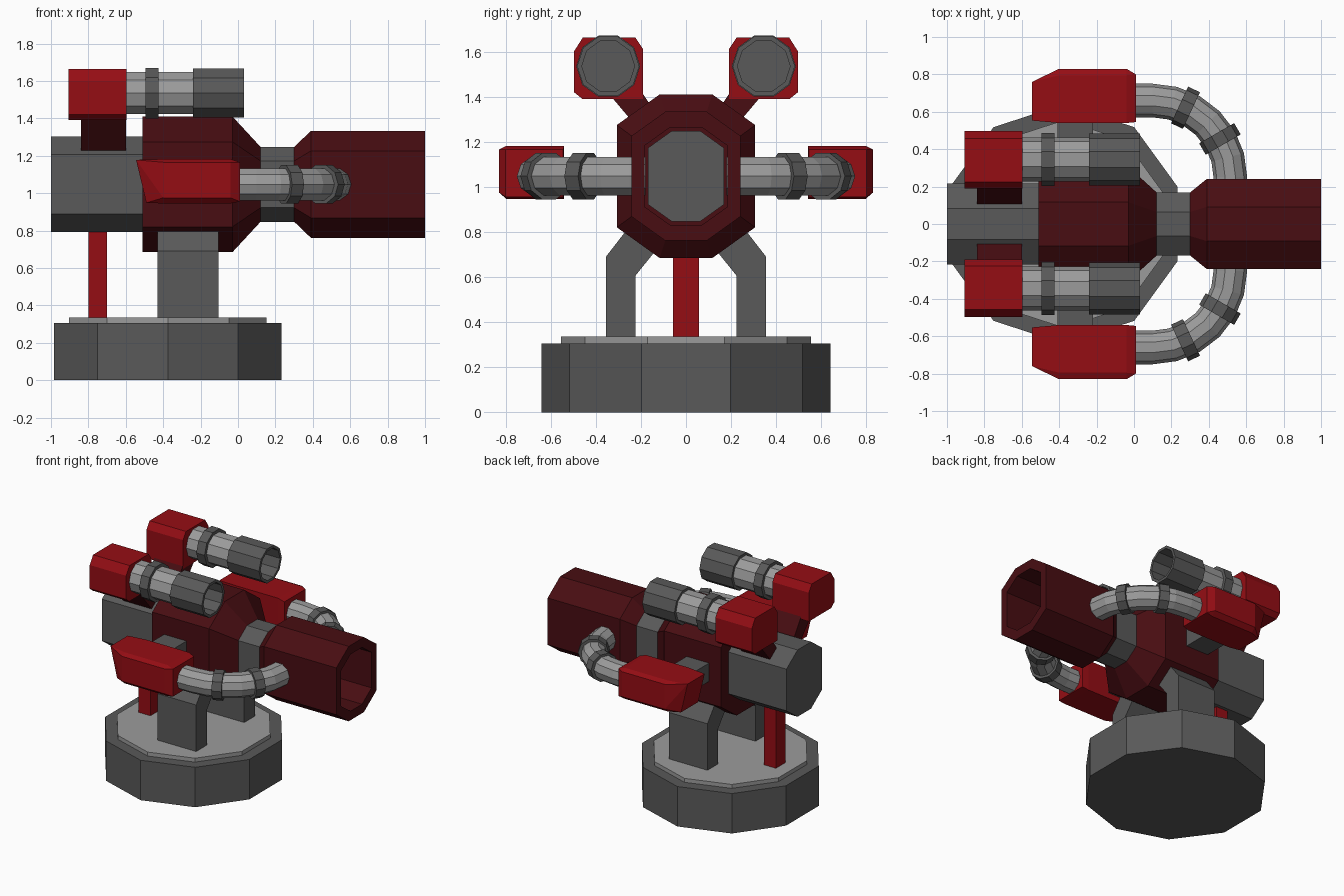
import bpy, bmesh
from math import sin, cos, pi, radians
from mathutils import Vector

if "Cube" in bpy.data.objects:
    bpy.data.objects.remove(bpy.data.objects["Cube"])


def mat(name, r, g, b):
    m = bpy.data.materials.new(name)
    m.diffuse_color = (r, g, b, 1)
    m.use_nodes = True
    m.node_tree.nodes["Principled BSDF"].inputs["Base Color"].default_value = m.diffuse_color
    return m


RED = mat("red", 0.30, 0.004, 0.007)
DARK_RED = mat("dark_red", 0.065, 0.004, 0.006)
DARK_GREY = mat("dark_grey", 0.10, 0.10, 0.10)
LIGHT_GREY = mat("light_grey", 0.33, 0.33, 0.33)
AXIS_Z = 1.047


def finish(name, bm, material):
    bmesh.ops.recalc_face_normals(bm, faces=bm.faces)
    me = bpy.data.meshes.new(name)
    bm.to_mesh(me)
    bm.free()
    me.materials.append(material)
    ob = bpy.data.objects.new(name, me)
    bpy.context.collection.objects.link(ob)


def loft(name, rings, material, side=1):
    """Skin a row of equal-sized rings and cap both ends."""
    bm = bmesh.new()
    vs = [[bm.verts.new((x, y * side, z)) for x, y, z in r] for r in rings]
    n = len(vs[0])
    for a, b in zip(vs, vs[1:]):
        for i in range(n):
            j = (i + 1) % n
            bm.faces.new((a[i], a[j], b[j], b[i]))
    bm.faces.new(vs[0])
    bm.faces.new(vs[-1])
    finish(name, bm, material)


def hull(name, points, material, side=1):
    bm = bmesh.new()
    for x, y, z in points:
        bm.verts.new((x, y * side, z))
    res = bmesh.ops.convex_hull(bm, input=bm.verts)
    bmesh.ops.delete(bm, geom=list({v for v in res["geom_interior"] if isinstance(v, bmesh.types.BMVert)}),
                     context='VERTS')
    bmesh.ops.dissolve_limit(bm, angle_limit=radians(2), verts=bm.verts, edges=bm.edges)
    finish(name, bm, material)


def prism_x(name, profile, x0, x1, material, side=1):
    loft(name, [[(x, y, z) for y, z in profile] for x in (x0, x1)], material, side)


def box(name, x0, x1, y0, y1, z0, z1, material, side=1):
    prism_x(name, [(y0, z0), (y1, z0), (y1, z1), (y0, z1)], x0, x1, material, side)


def octagon(x, h):
    """Tall octagon section of half height h on the gun axis."""
    w = h * 0.845
    pts = [(.38 * w, h), (w, .625 * h), (w, -.625 * h), (.38 * w, -h)]
    pts += [(-y, -z) for y, z in pts]
    return [(x, y, AXIS_Z + z) for y, z in pts]


def ring(centre, direction, r, n=10):
    """Flat-topped polygon ring square to a horizontal direction."""
    c = Vector(centre)
    across = Vector((-direction[1], direction[0], 0))
    up = Vector((0, 0, 1))
    return [c + r * (across * cos(2 * pi * i / n) + up * sin(2 * pi * i / n)) for i in range(n)]


def decagon(r, z):
    return [(-.375 + r * sin(2 * pi * i / 10), r * cos(2 * pi * i / 10), z) for i in range(10)]


# Base
loft("base", [decagon(.64, 0), decagon(.64, .305)], DARK_GREY)
loft("base_plate", [decagon(.555, .30), decagon(.555, .335)], LIGHT_GREY)
box("rear_post", -.80, -.70, -.057, .057, .32, .85, RED)

# Main gun
loft("breech", [octagon(-1, .255), octagon(-.45, .255)], DARK_GREY)
loft("gun_body", [octagon(-.51, .363), octagon(-.03, .363), octagon(.13, .19)], DARK_RED)
loft("gun_neck", [octagon(.08, .2), octagon(.39, .2)], DARK_GREY)
loft("main_barrel", [octagon(.29, .19), octagon(.39, .286), octagon(1, .286),
                     octagon(1, .217), octagon(.38, .217)], DARK_RED)

X = (1, 0, 0)
for side, tag in ((1, "left"), (-1, "right")):
    # Support leg
    prism_x("support_leg_" + tag, [(.225, .32), (.225, .605), (.12, .735), (.235, .845),
                                   (.355, .69), (.355, .32)], -.43, -.105, DARK_GREY, side)

    # Side pod with its bracket
    section = [(.54, .945), (.54, 1.182), (.795, 1.182), (.83, 1.165), (.83, .975), (.795, .945)]
    pod = [(x, y, z) for x in (-.40, -.04) for y, z in section]
    pod += [(.01, y, z) for y in (.545, .80) for z in (.955, 1.165)]
    pod += [(x, y, z) for x, z in ((-.545, 1.178), (-.49, .948)) for y in (.553, .76)]
    hull("side_pod_" + tag, pod, RED, side)
    box("pod_bracket_" + tag, -.41, -.22, .25, .56, .99, 1.13, DARK_GREY, side)

    # Curved feed pipe and its clamps
    def arc(a):
        a = radians(a)
        return (.1 + .415 * cos(a), .25 + .41 * sin(a), AXIS_Z), (sin(a), -cos(a), 0)

    path = [((0, .66, AXIS_Z), X)] + [arc(90 - 15 * i) for i in range(7)]
    path.append(((.515, .18, AXIS_Z), (0, -1, 0)))
    loft("feed_pipe_" + tag, [ring(c, d, .09) for c, d in path], LIGHT_GREY, side)
    for k, a in enumerate((65, 30)):
        c, d = arc(a)
        c, d = Vector(c), Vector(d)
        loft(f"pipe_clamp_{tag}_{k + 1}", [ring(c + d * t, d, .108) for t in (-.035, .035)],
             DARK_GREY, side)

    # Upper gun: strut, housing, tube, collar and hollow muzzle
    prism_x("upper_strut_" + tag, [(.34, 1.41), (.19, 1.41), (.10, 1.275), (.18, 1.22)],
            -.84, -.60, DARK_RED, side)
    prism_x("upper_housing_" + tag, [(.19, 1.39), (.19, 1.61), (.225, 1.663), (.457, 1.663),
                                     (.497, 1.60), (.497, 1.42), (.46, 1.39)],
            -.905, -.597, RED, side)

    def tube(name, spans, material):
        loft(f"{name}_{tag}", [ring((x, .345, 1.535), X, r) for x, r in spans], material, side)

    tube("upper_tube", [(-.62, .118), (-.2, .118)], LIGHT_GREY)
    tube("upper_collar", [(-.495, .142), (-.425, .142)], DARK_GREY)
    tube("upper_muzzle", [(-.24, .138), (.032, .138), (.032, .117), (-.15, .117)], DARK_GREY)
